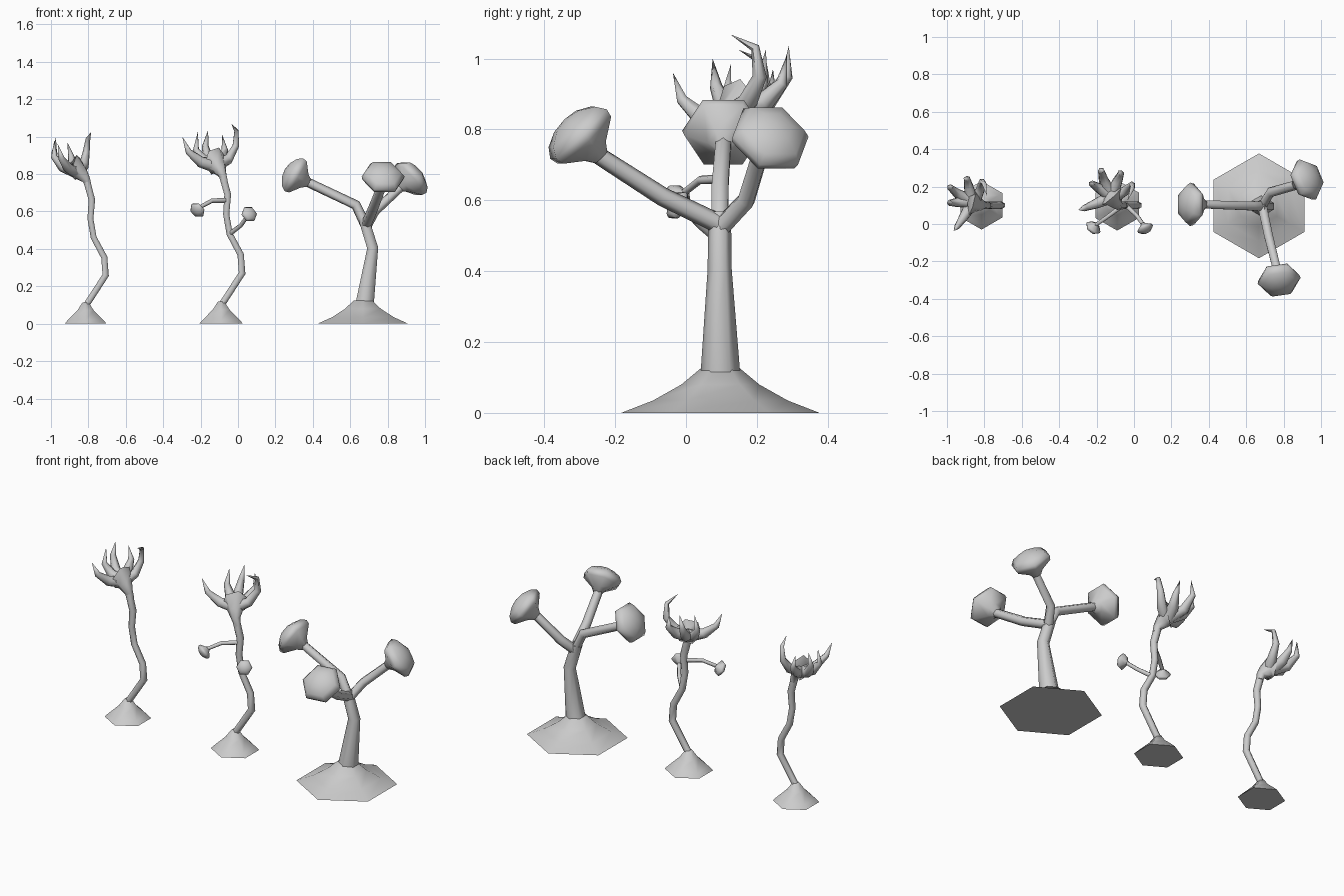
import bpy, bmesh, math
from mathutils import Vector, Matrix

if "Cube" in bpy.data.objects:
    bpy.data.objects.remove(bpy.data.objects["Cube"])


def sweep(name, path, radii, ref, sides=6):
    """Six-sided skin along a path; ref fixes where the first corner points."""
    pts = [Vector(p) for p in path]
    bm = bmesh.new()
    rings, u, old = [], Vector(ref), None
    for i, p in enumerate(pts):
        a, b = pts[max(i - 1, 0)], pts[min(i + 1, len(pts) - 1)]
        t = ((p - a).normalized() + (b - p).normalized()).normalized()
        if old:
            u = old.rotation_difference(t) @ u
        u = (u - t * u.dot(t)).normalized()
        v, old = t.cross(u), t
        if radii[i] == 0:
            rings.append([bm.verts.new(p)])
            continue
        rings.append([bm.verts.new(p + radii[i] * (u * math.cos(k * math.tau / sides)
                                                   + v * math.sin(k * math.tau / sides)))
                      for k in range(sides)])
    for r, s in zip(rings, rings[1:]):
        for k in range(sides):
            n = (k + 1) % sides
            if len(s) == 1:
                bm.faces.new((r[k], r[n], s[0]))
            else:
                bm.faces.new((r[k], r[n], s[n], s[k]))
    bm.faces.new(rings[0][::-1])
    if len(rings[-1]) > 1:
        bm.faces.new(rings[-1])
    bmesh.ops.recalc_face_normals(bm, faces=bm.faces)
    me = bpy.data.meshes.new(name)
    bm.to_mesh(me)
    bm.free()
    ob = bpy.data.objects.new(name, me)
    bpy.context.collection.objects.link(ob)
    bpy.ops.object.select_all(action='DESELECT')
    ob.select_set(True)
    bpy.context.view_layer.objects.active = ob
    bpy.ops.object.shade_smooth_by_angle(angle=math.radians(62))
    return ob


def along(origin, direction, profile, scale=1.0):
    d = Vector(direction).normalized()
    return [Vector(origin) + d * h * scale for h, r in profile], [r * scale for h, r in profile]


CAP = [(-.08, .026), (-.055, .045), (-.012, .11), (.012, .116),
       (.04, .095), (.062, .05), (.07, 0)]


def cap_head(name, center, direction, scale=1.0):
    path, radii = along(center, direction, CAP, scale)
    sweep(name, path, radii, Vector((0, 0, 1)).cross(Vector(direction)))


# Large branching plant
BASE = [(0, .28), (.035, .19), (.08, .11), (.125, .056)]
path, radii = along((.668, .097, 0), (0, 0, 1), BASE)
sweep("large_base", path, radii, (0, 1, 0))
sweep("large_trunk", [(.678, .097, .11), (.72, .095, .405), (.672, .095, .56)],
      [.056, .034, .032], (0, 1, 0))
branches = {
    "left": ([(.69, .095, .51), (.63, .096, .635), (.375, .105, .755)],
             (.31, .105, .79), (-.87, 0, .5)),
    "front": ([(.685, .1, .53), (.72, -.066, .61), (.765, -.245, .725)],
              (.775, -.295, .778), (.1, -.69, .72)),
    "back": ([(.685, .095, .52), (.73, .17, .6), (.865, .208, .725)],
             (.92, .235, .772), (.72, .3, .6)),
}
for side, (path, center, direction) in branches.items():
    sweep(side + "_branch", path, [.028, .027, .025], (0, 0, 1))
    cap_head(side + "_cap", center, direction)

# Tentacled plants: stalk, cup and tentacles described for the middle one
SMALL_BASE = [(0, .135), (.022, .112), (.075, .052), (.118, .02)]
STALK = [(-.085, .1, .105), (.022, .1, .27), (.014, .1, .37), (-.045, .1, .48),
         (-.063, .1, .585), (-.055, .1, .69), (-.085, .1, .80)]
CUP = [(-.07, .098, .76), (-.085, .1, .80), (-.105, .125, .835), (-.122, .148, .87), (-.124, .15, .868)]
TENTACLES = [
    [(-.12, .145, .845), (-.20, .11, .865), (-.265, .085, .92), (-.298, .075, 1.0)],
    [(-.12, .15, .85), (-.185, .19, .875), (-.225, .215, .93), (-.215, .225, 1.025)],
    [(-.12, .15, .85), (-.16, .23, .88), (-.175, .285, .95), (-.16, .29, 1.035)],
    [(-.12, .15, .85), (-.09, .225, .88), (-.07, .27, .93), (-.085, .285, 1.01)],
    [(-.11, .14, .85), (-.05, .175, .88), (-.012, .208, .95), (-.008, .195, 1.03), (-.035, .125, 1.068)],
]


def tentacle_plant(label, base_x, scale, turn):
    origin, pivot = Vector((-.09, .1, 0)), Vector((-.085, .1, 0))
    place = Matrix.Translation((base_x, .1, 0)) @ Matrix.Scale(scale, 4) @ Matrix.Translation(-origin)
    spin = (place @ Matrix.Translation(pivot) @ Matrix.Rotation(math.radians(turn), 4, 'Z')
            @ Matrix.Translation(-pivot))
    path, radii = along((base_x, .1, 0), (0, 0, 1), SMALL_BASE, scale)
    sweep(label + "_base", path, radii, (0, 1, 0))
    sweep(label + "_stalk", [place @ Vector(p) for p in STALK],
          [r * scale for r in (.02, .021, .02, .019, .019, .021, .022)], (0, 1, 0))
    sweep(label + "_cup", [spin @ Vector(p) for p in CUP],
          [r * scale for r in (.018, .026, .045, .075, .04)], (0, 1, 0))
    for i, t in enumerate(TENTACLES):
        widths = [.04, .03, .018, 0] if len(t) == 4 else [.036, .028, .02, .013, 0]
        sweep(f"{label}_tentacle_{i + 1}", [spin @ Vector(p) for p in t],
              [r * scale for r in widths], (0, 0, 1))


tentacle_plant("left_plant", -.815, .96, 35)
tentacle_plant("middle_plant", -.09, 1.0, 0)

# Side buds on the middle plant
sweep("left_bud_stem", [(-.06, .1, .66), (-.14, .04, .657), (-.205, -.005, .622)],
      [.014, .012, .011], (0, 0, 1))
cap_head("left_bud", (-.216, -.018, .608), (-.5, -.65, -.5), .39)
sweep("right_bud_stem", [(-.045, .1, .48), (.015, .045, .525), (.05, -.005, .575)],
      [.014, .012, .011], (0, 0, 1))
cap_head("right_bud", (.059, -.022, .585), (.4, -.8, .4), .39)
